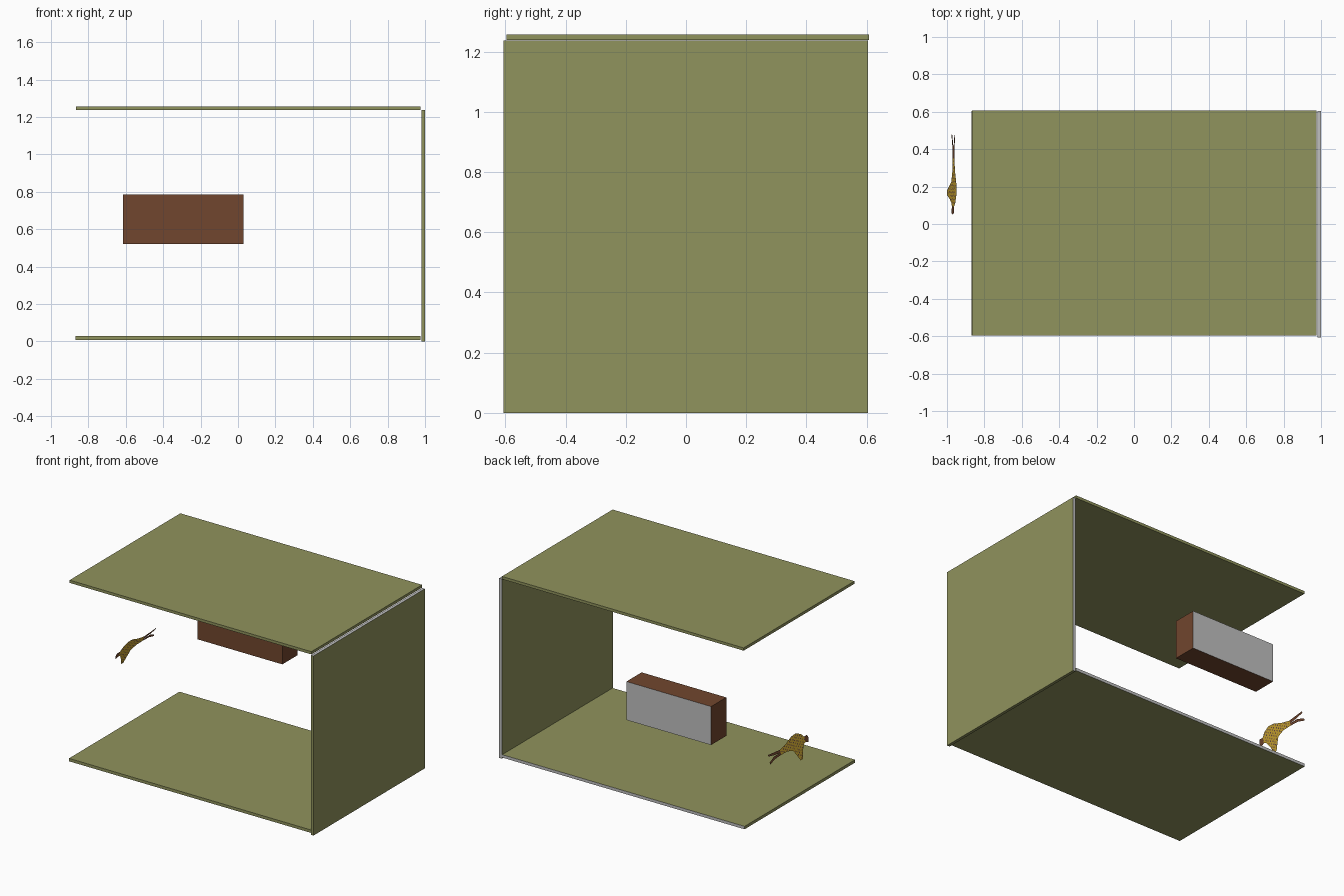
import bpy, bmesh, math, random
from mathutils import Vector

if "Cube" in bpy.data.objects:
    bpy.data.objects.remove(bpy.data.objects["Cube"])

random.seed(4)


def mat(name, r, g, b):
    m = bpy.data.materials.new(name)
    lin = [((c / 255 + 0.055) / 1.055) ** 2.4 for c in (r, g, b)]
    m.diffuse_color = (*lin, 1)
    m.use_nodes = True
    m.node_tree.nodes["Principled BSDF"].inputs["Base Color"].default_value = m.diffuse_color
    return m


olive = mat("olive", 144, 147, 93)
brown = mat("brown", 113, 70, 46)
grey = mat("light_grey", 192, 192, 192)
yellow = mat("yellow", 204, 166, 50)
dark = mat("dark_purple_brown", 98, 72, 68)


def finish(name, bm, mats):
    me = bpy.data.meshes.new(name)
    bm.to_mesh(me)
    bm.free()
    for m in mats:
        me.materials.append(m)
    ob = bpy.data.objects.new(name, me)
    bpy.context.collection.objects.link(ob)
    return ob


def box(name, lo, hi, m, grey_dirs=()):
    """Box between two corners; faces looking along grey_dirs are bare grey."""
    bm = bmesh.new()
    bmesh.ops.create_cube(bm, size=1)
    lo, hi = Vector(lo), Vector(hi)
    for v in bm.verts:
        v.co = [lo[i] + (v.co[i] + 0.5) * (hi[i] - lo[i]) for i in range(3)]
    bm.normal_update()
    for f in bm.faces:
        if any(f.normal.dot(Vector(d)) > 0.9 for d in grey_dirs):
            f.material_index = 1
    return finish(name, bm, [m, grey])


BACK, UP = (0, 1, 0), (0, 0, 1)

# Three thin panels
box("floor_panel", (-0.87, -0.597, 0.008), (0.977, 0.605, 0.028), olive, [BACK])
box("roof_panel", (-0.865, -0.597, 1.238), (0.977, 0.608, 1.257), olive)
box("side_panel", (0.98, -0.607, 0), (1.0, 0.605, 1.237), olive, [BACK, UP])

# Solid block at the back
box("block", (-0.615, 0.44, 0.52), (0.03, 0.605, 0.785), brown, [BACK])

# Flat leaning animal cutout, drawn in (y, z); the sheet leans outward at the foot
SLOPE = 0.31
normal = Vector((1, 0, -SLOPE)).normalized()


def on_sheet(y, z, off=0):
    return Vector((-1 + SLOPE * (z - 0.355), y, z)) + normal * off


def cutout(name, outlines, m, off=0):
    bm = bmesh.new()
    for pts in outlines:
        bm.faces.new([bm.verts.new(on_sheet(y, z, off)) for y, z in pts])
    bmesh.ops.triangulate(bm, faces=bm.faces[:])
    return finish(name, bm, [m])


body = [(.09, .475), (.115, .50), (.16, .52), (.21, .518), (.28, .495), (.35, .482),
        (.35, .45), (.28, .448), (.225, .43), (.20, .39), (.18, .355), (.155, .355),
        (.135, .40), (.11, .435), (.09, .44)]
cutout("cutout_body", [body], yellow)
cutout("cutout_head", [[(.05, .455), (.06, .475), (.09, .475), (.09, .44), (.06, .43)]], brown)
cutout("cutout_legs", [
    [(.35, .482), (.42, .488), (.475, .493), (.475, .483), (.42, .472), (.35, .464)],
    [(.35, .464), (.42, .465), (.478, .445), (.478, .432), (.42, .447), (.35, .45)]], brown)


def inside(y, z):
    hit = False
    for (y1, z1), (y2, z2) in zip(body, body[1:] + body[:1]):
        if (z1 > z) != (z2 > z) and y < (y2 - y1) * (z - z1) / (z2 - z1) + y1:
            hit = not hit
    return hit


# Small spots on both sides of the body
spots = []
for i in range(14):
    for j in range(9):
        y = 0.095 + i * 0.0185 + random.uniform(-.003, .003)
        z = 0.365 + j * 0.0185 + (i % 2) * 0.009
        r = random.uniform(.004, .006)
        ring = [(y + r * math.cos(a * math.pi / 3), z + r * math.sin(a * math.pi / 3))
                for a in range(6)]
        if all(inside(*p) for p in ring):
            spots.append(ring)
cutout("spots_inner", spots, dark, 0.0008)
cutout("spots_outer", spots, dark, -0.0008)
